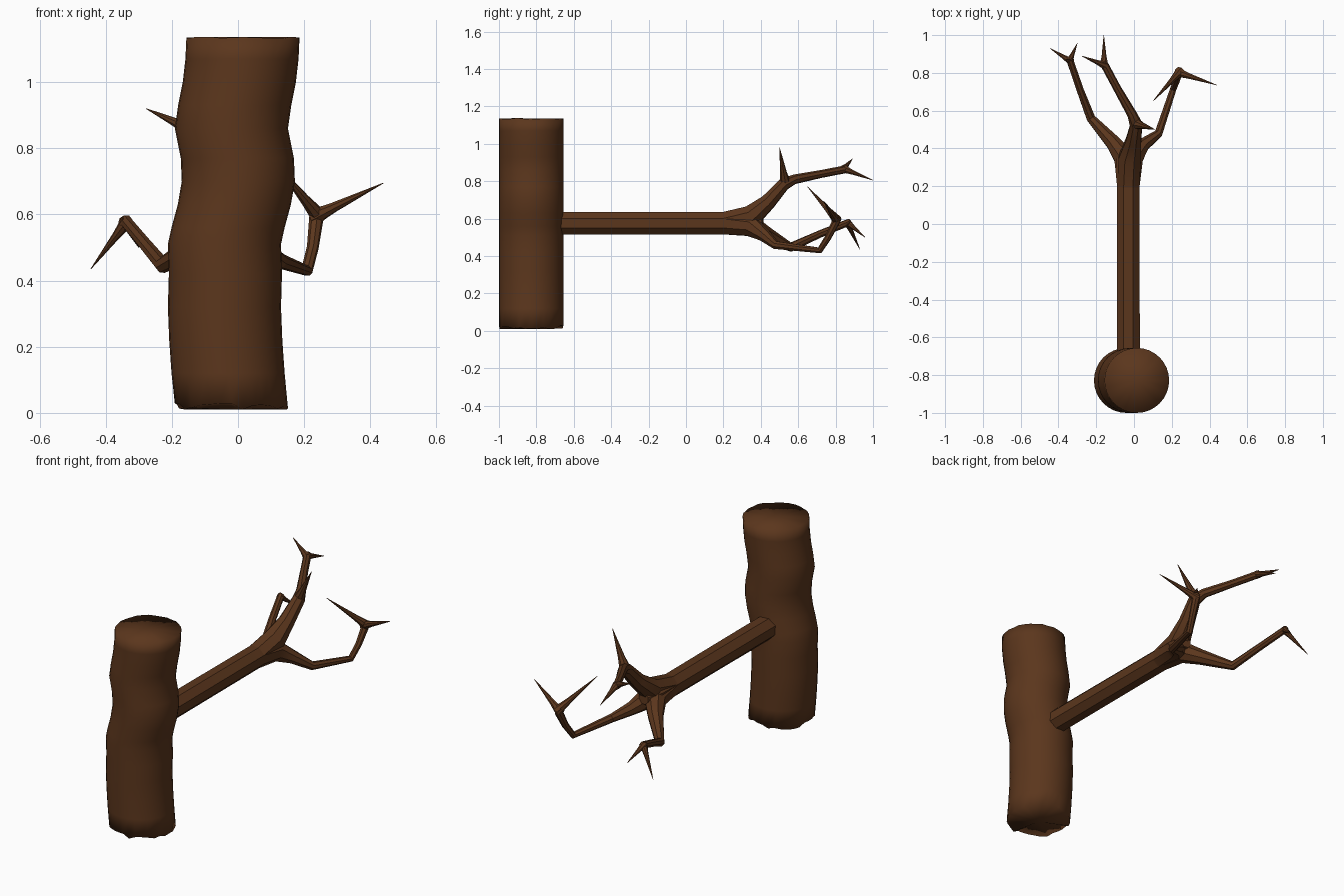
import bpy, bmesh, math, random
from mathutils import Vector

if "Cube" in bpy.data.objects:
    bpy.data.objects.remove(bpy.data.objects["Cube"])

random.seed(4)
bark = bpy.data.materials.new("bark")
bark.diffuse_color = (0.105, 0.037, 0.012, 1)
bark.use_nodes = True
bark.node_tree.nodes["Principled BSDF"].inputs["Base Color"].default_value = bark.diffuse_color


def finish(bm, name, angle):
    bmesh.ops.recalc_face_normals(bm, faces=bm.faces)
    mesh = bpy.data.meshes.new(name)
    bm.to_mesh(mesh)
    bm.free()
    mesh.materials.append(bark)
    ob = bpy.data.objects.new(name, mesh)
    bpy.context.collection.objects.link(ob)
    bpy.ops.object.select_all(action='DESELECT')
    ob.select_set(True)
    bpy.context.view_layer.objects.active = ob
    bpy.ops.object.shade_smooth_by_angle(angle=math.radians(angle))
    return ob


def skin_rings(bm, rings):
    n = len(rings[0])
    for a, b in zip(rings, rings[1:]):
        for i in range(n):
            j = (i + 1) % n
            bm.faces.new((a[i], a[j], b[j], b[i]))


def fan(bm, ring, centre):
    c = bm.verts.new(centre)
    for i in range(len(ring)):
        bm.faces.new((ring[i], ring[(i + 1) % len(ring)], c))


def tube(bm, pts, sides=8):
    """Octagonal limb through (x, y, z, radius) points."""
    P = [Vector(p[:3]) for p in pts]
    rings, u = [], Vector((0, 0, 1))
    for k, p in enumerate(P):
        t = Vector()
        if k > 0:
            t += (p - P[k - 1]).normalized()
        if k < len(P) - 1:
            t += (P[k + 1] - p).normalized()
        t.normalize()
        if abs(u.dot(t)) > 0.95:
            u = Vector((1, 0, 0))
        u = (u - t * u.dot(t)).normalized()
        v = t.cross(u)
        r = pts[k][3]
        rings.append([bm.verts.new(p + r * (u * math.cos(a) + v * math.sin(a)))
                      for a in (2 * math.pi * (i + 0.5) / sides for i in range(sides))])
    skin_rings(bm, rings)
    fan(bm, rings[0], P[0])
    fan(bm, rings[-1], P[-1])


# Trunk: wavy cylinder with ragged ends
centres = [(0.02, -.02), (.12, -.03), (.22, -.037), (.32, -.041), (.42, -.038),
           (.51, -.041), (.56, -.03), (.63, -.011), (.7, .001), (.77, -.002),
           (.86, -.02), (.93, -.01), (1.0, .004), (1.07, .012), (1.134, .015)]
bm = bmesh.new()
N = 32
rings = []
for k, (z, cx) in enumerate(centres):
    jag = .012 if k == 0 else .003 if k == len(centres) - 1 else 0
    rings.append([bm.verts.new((cx + .171 * math.cos(2 * math.pi * i / N),
                                -.828 + .172 * math.sin(2 * math.pi * i / N),
                                z + random.uniform(-jag, jag))) for i in range(N)])
skin_rings(bm, rings)
fan(bm, rings[0], (-.02, -.828, .01))
fan(bm, rings[-1], (.015, -.828, 1.136))
finish(bm, "trunk", 100)

# Branch: main limb, three forks and pointed twigs
root = (-.03, .2, .575, .064)
limbs = [
    [(-.03, -.75, .575, .066), root, (-.03, .34, .58, .068), (-.02, .41, .585, .035)],
    # upper fork
    [root, (-.022, .35, .612, .064), (-.003, .44, .69, .044), (.012, .525, .785, .035),
     (-.01, .58, .81, .026), (-.09, .72, .838, .021), (-.165, .86, .865, .021)],
    # right fork
    [root, (-.005, .35, .56, .058), (.05, .42, .51, .036), (.13, .48, .458, .023),
     (.208, .715, .43, .018), (.226, .76, .5, .018), (.237, .805, .59, .022)],
    # left fork
    [root, (-.05, .35, .56, .06), (-.11, .43, .515, .042), (-.228, .56, .447, .025),
     (-.285, .71, .515, .02), (-.34, .87, .58, .019)],
]
twigs = [  # start, tip, base radius
    ((.012, .53, .79), (.112, .5, .98), .03),
    ((-.155, .84, .862), (-.278, .89, .92), .022),
    ((-.158, .845, .865), (-.16, 1.0, .805), .022),
    ((.225, .805, .59), (.44, .735, .695), .026),
    ((.247, .81, .59), (.1, .65, .77), .026),
    ((-.333, .86, .582), (-.445, .93, .435), .021),
    ((-.342, .86, .582), (-.3, .957, .5), .021),
]
bm = bmesh.new()
for limb in limbs:
    tube(bm, limb)
for start, tip, r in twigs:
    s, e = Vector(start), Vector(tip)
    m = s.lerp(e, .3)
    tube(bm, [(*s, r), (*m, r * .6), (*e, .001)])
finish(bm, "branch", 30)
